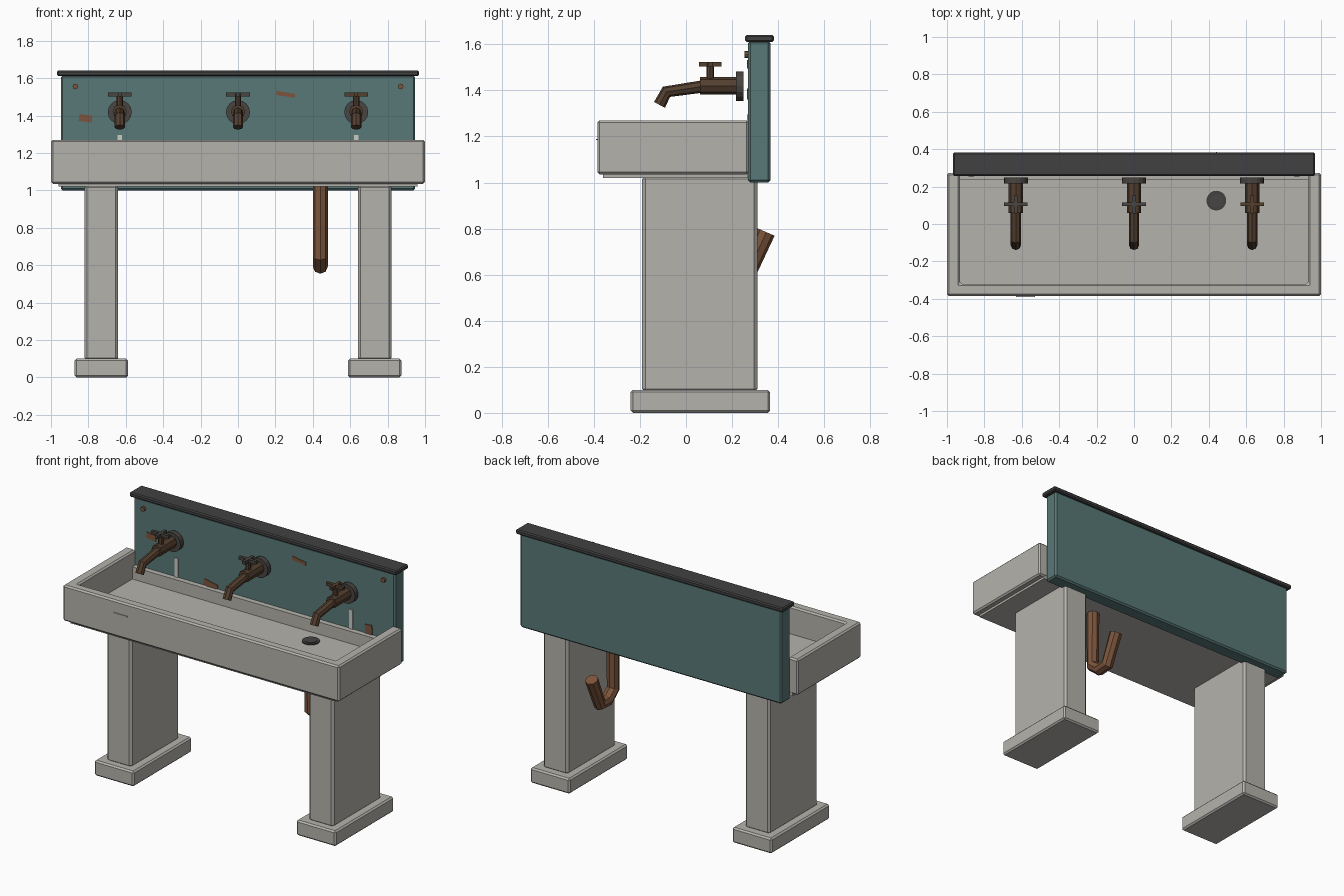
import bpy, bmesh, math
from mathutils import Matrix

if "Cube" in bpy.data.objects:
    bpy.data.objects.remove(bpy.data.objects["Cube"])


def material(name, rgb):
    m = bpy.data.materials.new(name)
    m.use_nodes = True
    m.diffuse_color = (*rgb, 1)
    m.node_tree.nodes["Principled BSDF"].inputs["Base Color"].default_value = (*rgb, 1)
    return m


STONE = material("grey stone", (0.46, 0.45, 0.415))
TEAL = material("teal panel", (0.098, 0.19, 0.185))
DARK = material("dark trim", (0.053, 0.053, 0.054))
IRON = material("iron", (0.065, 0.058, 0.052))
BRONZE = material("aged bronze", (0.088, 0.05, 0.028))
RUST = material("rusty copper", (0.2, 0.09, 0.045))
LIME = material("limescale", (0.6, 0.6, 0.56))


def add(name, bm, mat, bevel=0, segments=1):
    bmesh.ops.recalc_face_normals(bm, faces=bm.faces)
    me = bpy.data.meshes.new(name)
    bm.to_mesh(me)
    bm.free()
    me.materials.append(mat)
    ob = bpy.data.objects.new(name, me)
    bpy.context.collection.objects.link(ob)
    if bevel:
        mod = ob.modifiers.new("edge", "BEVEL")
        mod.width = bevel
        mod.segments = segments
    return ob


def box(name, xs, ys, zs, mat, bevel=0, tilt=0):
    """Box between limits, optionally tilted about the y axis."""
    bm = bmesh.new()
    bmesh.ops.create_cube(bm, size=1)
    size = [b - a for a, b in (xs, ys, zs)]
    bmesh.ops.scale(bm, vec=size, verts=bm.verts)
    ob = add(name, bm, mat, bevel)
    ob.location = [(a + b) / 2 for a, b in (xs, ys, zs)]
    ob.rotation_euler.y = math.radians(tilt)
    return ob


def disc(name, centre, radius, depth, mat, axis="z", sides=16, bevel=0):
    bm = bmesh.new()
    rot = Matrix.Rotation(math.pi / 2, 4, "X") if axis == "y" else Matrix()
    bmesh.ops.create_cone(bm, cap_ends=True, segments=sides, radius1=radius,
                          radius2=radius, depth=depth, matrix=rot)
    ob = add(name, bm, mat, bevel)
    ob.location = centre
    return ob


def tube(name, x, path, radius, mat):
    """Eight-sided pipe through (y, z) points at a fixed x."""
    cu = bpy.data.curves.new(name, "CURVE")
    cu.dimensions = "3D"
    cu.bevel_depth = radius
    cu.bevel_resolution = 2
    cu.use_fill_caps = True
    sp = cu.splines.new("POLY")
    sp.points.add(len(path) - 1)
    for p, (y, z) in zip(sp.points, path):
        p.co = (x, y, z, 1)
    sp.use_smooth = False
    cu.materials.append(mat)
    ob = bpy.data.objects.new(name, cu)
    bpy.context.collection.objects.link(ob)


# Pedestals
for side, x in (("right", -0.731), ("left", 0.731)):
    box(side + "_foot", (x - 0.143, x + 0.143), (-0.24, 0.365), (0, 0.1), STONE, 0.01)
    box(side + "_pedestal", (x - 0.09, x + 0.09), (-0.19, 0.31), (0.09, 1.03), STONE, 0.014)

# Trough: U-shaped rim, floor slab and low back ledge
outline = [(-1, 0.272), (-1, -0.385), (1, -0.385), (1, 0.272),
           (0.93, 0.272), (0.93, -0.32), (-0.93, -0.32), (-0.93, 0.272)]
bm = bmesh.new()
base = bm.faces.new([bm.verts.new((x, y, 1.035)) for x, y in outline])
top = bmesh.ops.extrude_face_region(bm, geom=[base])["geom"]
bmesh.ops.translate(bm, vec=(0, 0, 0.235),
                    verts=[v for v in top if isinstance(v, bmesh.types.BMVert)])
add("trough_rim", bm, STONE, 0.01)
box("trough_floor", (-0.96, 0.96), (-0.36, 0.27), (1.02, 1.09), STONE)
box("trough_back_ledge", (-0.94, 0.94), (0.235, 0.272), (1.05, 1.17), STONE)
box("front_chip", (-0.63, -0.53), (-0.39, -0.383), (1.185, 1.19), STONE)

# Drain and waste pipe
disc("drain_plate", (0.44, 0.125, 1.093), 0.053, 0.008, DARK, sides=20)
disc("drain_centre", (0.44, 0.125, 1.098), 0.036, 0.004, IRON, sides=20)
tube("waste_pipe", 0.44, [(0.125, 1.03), (0.125, 0.645), (0.19, 0.592),
                          (0.265, 0.595), (0.348, 0.785)], 0.04, RUST)

# Splashback
box("splashback", (-0.947, 0.947), (0.27, 0.367), (1.0, 1.615), TEAL, 0.01)
box("splashback_cap", (-0.968, 0.968), (0.257, 0.381), (1.61, 1.64), DARK, 0.007)
for x in (-0.87, 0.87):
    disc("panel_bolt", (x, 0.262, 1.555), 0.015, 0.018, RUST, "y", 8)

# Worn patches and limescale streaks
for x, z, w, h, tilt in ((-0.815, 1.385, 0.07, 0.038, 8), (0.255, 1.513, 0.1, 0.022, 9),
                         (-0.385, 1.185, 0.1, 0.04, 12), (0.76, 1.195, 0.05, 0.07, -5)):
    box("rust_patch", (x - w / 2, x + w / 2), (0.265, 0.272),
        (z - h / 2, z + h / 2), RUST, tilt=tilt)
for x in (-0.632, 0.632):
    box("limescale_streak", (x - 0.012, x + 0.012), (0.264, 0.272), (1.165, 1.295), LIME)

# Taps
for name, x, handle in (("right", -0.632, IRON), ("middle", 0, IRON), ("left", 0.632, BRONZE)):
    disc(name + "_tap_flange", (x, 0.233, 1.418), 0.064, 0.032, IRON, "y")
    tube(name + "_tap_body", x, [(0.23, 1.42), (0.06, 1.42)], 0.038, BRONZE)
    tube(name + "_tap_spout", x, [(0.08, 1.418), (-0.085, 1.394), (-0.115, 1.337)], 0.027, BRONZE)
    disc(name + "_tap_stem", (x, 0.105, 1.48), 0.017, 0.08, BRONZE, sides=8)
    box(name + "_handle_bar", (x - 0.063, x + 0.063), (0.095, 0.115), (1.503, 1.523), handle)
    box(name + "_handle_cross", (x - 0.01, x + 0.01), (0.056, 0.154), (1.503, 1.523), handle)
